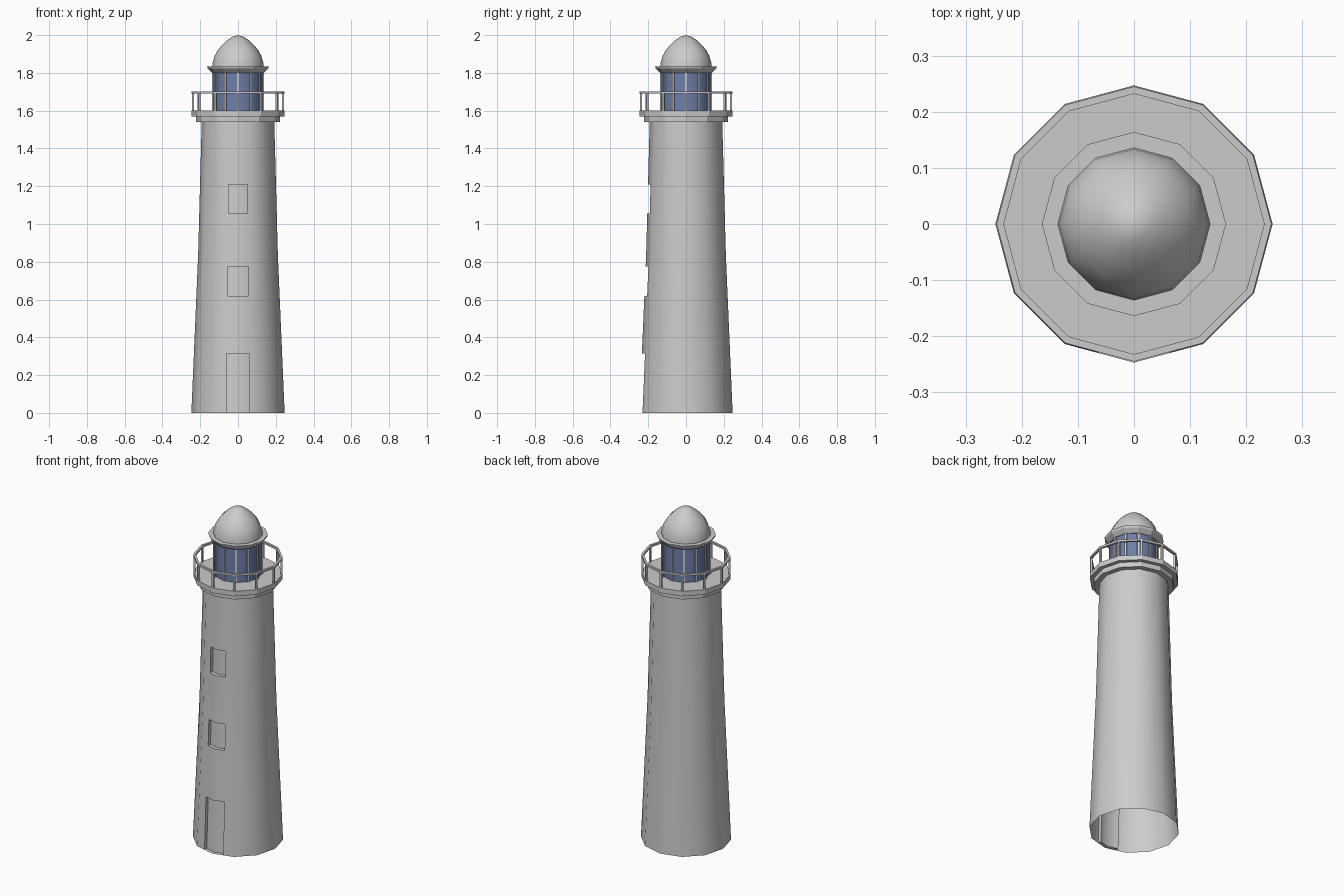
import bpy, bmesh
from math import sin, cos, pi, radians
from mathutils import Matrix, Vector

SIDES = 12

cube = bpy.data.objects.get("Cube")
if cube:
    bpy.data.objects.remove(cube, do_unlink=True)


def material(name, rgb):
    m = bpy.data.materials.new(name)
    m.use_nodes = True
    m.diffuse_color = (*rgb, 1)
    m.node_tree.nodes["Principled BSDF"].inputs["Base Color"].default_value = (*rgb, 1)
    return m


STONE = material("pale grey stone", (0.6, 0.6, 0.6))
GLASS = material("blue glass", (0.15, 0.21, 0.41))


def finish(bm, name, mat, smooth=False):
    mesh = bpy.data.meshes.new(name)
    bm.to_mesh(mesh)
    bm.free()
    mesh.materials.append(mat)
    ob = bpy.data.objects.new(name, mesh)
    bpy.context.collection.objects.link(ob)
    if smooth:
        bpy.ops.object.select_all(action="DESELECT")
        ob.select_set(True)
        bpy.context.view_layer.objects.active = ob
        bpy.ops.object.shade_smooth_by_angle(angle=radians(40))
    return ob


def lathe(profile, closed=False):
    """Twelve-sided turned shape from (radius, height) points."""
    bm = bmesh.new()
    rings = [[bm.verts.new((r * sin(2 * pi * i / SIDES), -r * cos(2 * pi * i / SIDES), z))
              for i in range(SIDES)] for r, z in profile]
    pairs = list(zip(rings, rings[1:]))
    if closed:
        pairs.append((rings[-1], rings[0]))
    for a, b in pairs:
        for i in range(SIDES):
            j = (i + 1) % SIDES
            bm.faces.new((a[i], a[j], b[j], b[i]))
    bmesh.ops.remove_doubles(bm, verts=bm.verts, dist=0.0001)
    bmesh.ops.recalc_face_normals(bm, faces=bm.faces)
    return bm


def posts(name, radius, size, z0, z1):
    """Square uprights at every corner."""
    bm = bmesh.new()
    for i in range(SIDES):
        turn = Matrix.Rotation(2 * pi * i / SIDES, 4, "Z")
        place = Matrix.Translation((0, -radius, (z0 + z1) / 2))
        bmesh.ops.create_cube(bm, size=1, matrix=turn @ place @ Matrix.Diagonal((size, size, z1 - z0, 1)))
    return finish(bm, name, STONE)


def front_faces(bm):
    return [f for f in bm.faces if f.normal.y < -0.9 and abs(f.calc_center_median().x) < 0.13]


def recess(bm, half_width, z0, z1, depth):
    """Cut an opening outline in the front and push it inward."""
    for co, no in (((half_width, 0, 0), (1, 0, 0)), ((-half_width, 0, 0), (1, 0, 0)),
                   ((0, 0, z0), (0, 0, 1)), ((0, 0, z1), (0, 0, 1))):
        faces = front_faces(bm)
        geom = list({e for f in faces for e in f.edges} | {v for f in faces for v in f.verts}) + faces
        bmesh.ops.bisect_plane(bm, geom=geom, dist=0.0001, plane_co=co, plane_no=no)
        bm.normal_update()
    inside = []
    for f in front_faces(bm):
        c = f.calc_center_median()
        if abs(c.x) < half_width and z0 < c.z < z1:
            inside.append(f)
    out = bmesh.ops.extrude_face_region(bm, geom=inside)["geom"]
    bmesh.ops.delete(bm, geom=[f for f in inside if f.is_valid], context="FACES")
    bmesh.ops.translate(bm, verts=[v for v in out if isinstance(v, bmesh.types.BMVert)],
                        vec=Vector((0, depth, 0)))
    bm.normal_update()


# Tapered hollow tower with a doorway and two windows
tower = lathe([(0.247, 0), (0.211, 0.84), (0.192, 1.545)])
recess(tower, 0.062, 0, 0.315, 0.022)
recess(tower, 0.055, 0.62, 0.775, 0.022)
recess(tower, 0.05, 1.055, 1.21, 0.022)
finish(tower, "tower", STONE, True)

# Stepped gallery floor
finish(lathe([(0.0, 1.54), (0.222, 1.54), (0.222, 1.57), (0.245, 1.57), (0.245, 1.6), (0.0, 1.6)]),
       "gallery_floor", STONE)

# Railing
posts("railing_posts", 0.238, 0.011, 1.6, 1.695)
finish(lathe([(0.232, 1.69), (0.245, 1.69), (0.245, 1.702), (0.232, 1.702)], closed=True),
       "railing_top", STONE)

# Lantern room
finish(lathe([(0.132, 1.6), (0.132, 1.81)]), "lantern_glass", GLASS, True)
posts("lantern_mullions", 0.131, 0.011, 1.6, 1.81)

# Flared cornice and dome
finish(lathe([(0.0, 1.8), (0.136, 1.8), (0.16, 1.822), (0.164, 1.834), (0.0, 1.834)]),
       "cornice", STONE)
finish(lathe([(0.136, 1.832), (0.133, 1.86), (0.123, 1.892), (0.106, 1.922), (0.083, 1.949),
              (0.056, 1.974), (0.028, 1.992), (0.0, 2.0)]), "dome", STONE, True)
